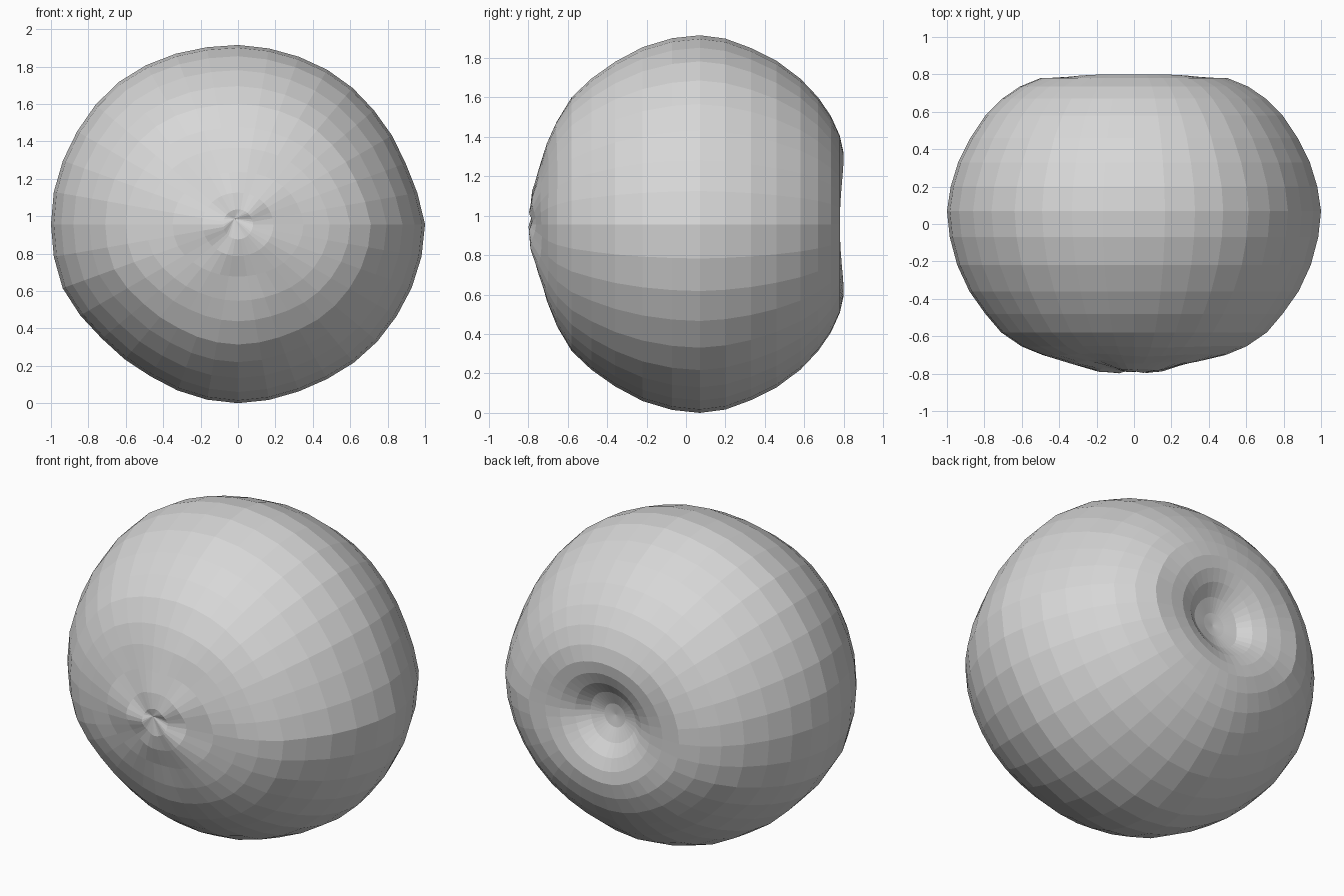
import bpy, bmesh, math

if "Cube" in bpy.data.objects:
    bpy.data.objects.remove(bpy.data.objects["Cube"])

SEG = 36
CZ = 0.96

# Axial profile (y, upright radius, sideways radius):
# puckered front tip -> belly -> rim -> shallow back dimple
PROFILE = [(-0.79, 0.08, 0.08), (-0.775, 0.17, 0.19), (-0.738, 0.28, 0.35),
           (-0.70, 0.41, 0.49), (-0.655, 0.52, 0.60), (-0.58, 0.645, 0.71),
           (-0.48, 0.74, 0.795), (-0.36, 0.825, 0.88), (-0.22, 0.90, 0.945),
           (-0.07, 0.945, 0.985), (0.07, 0.96, 1.0), (0.20, 0.943, 0.98),
           (0.33, 0.895, 0.94), (0.46, 0.83, 0.875), (0.58, 0.74, 0.795),
           (0.67, 0.645, 0.705), (0.735, 0.55, 0.61), (0.78, 0.45, 0.50),
           (0.80, 0.36, 0.39), (0.79, 0.29, 0.30), (0.76, 0.22, 0.22),
           (0.71, 0.15, 0.15), (0.675, 0.07, 0.07)]

# Slightly lopsided belly outline seen from the front (angle, radius)
OUTLINE = [(0, 1.0), (17, 0.955), (38, 0.948), (55, 0.955), (75, 0.953),
           (92, 0.96), (102, 0.962), (122, 0.985), (132, 0.995), (155, 0.993),
           (166, 1.0), (180, 1.0), (199, 1.0), (220, 0.95), (238, 0.936),
           (258, 0.951), (270, 0.956), (295, 0.949), (315, 0.97),
           (330, 0.98), (347, 0.995), (360, 1.0)]


def outline(deg):
    for (a, ra), (b, rb) in zip(OUTLINE, OUTLINE[1:]):
        if a <= deg <= b:
            return ra + (rb - ra) * (deg - a) / (b - a)
    return 1.0


bm = bmesh.new()
rings = []
for y, up, side in PROFILE:
    ring = []
    for i in range(SEG):
        deg = 360 * i / SEG
        t = math.radians(deg)
        side_part = math.cos(t) ** 2
        r = up + (side - up) * side_part
        # lopsidedness, relative to the plain oval
        oval = 0.96 + 0.04 * side_part
        r *= 1 + (outline(deg) / oval - 1) * min(1, r / 0.6)
        yy = y
        if y < -0.6:      # gently crumpled front
            fade = min(1, r / 0.2) * max(0, 1 - r / 0.65)
            yy += 0.012 * fade * (math.sin(5 * t + 9 * r) + math.sin(3 * t + 1))
        elif y > 0.7 and r < 0.45:   # dimple runs out as a valley to the sides
            yy -= 0.02 * side_part ** 2
        ring.append(bm.verts.new((r * math.cos(t), yy, CZ + r * math.sin(t))))
    rings.append(ring)

for a, b in zip(rings, rings[1:]):
    for i in range(SEG):
        j = (i + 1) % SEG
        bm.faces.new((a[i], a[j], b[j], b[i]))

# Close the front tip (small dent) and the bottom of the dimple
for ring, x, y, z in ((rings[0], -0.02, -0.78, CZ + 0.03),
                      (rings[-1], 0, 0.665, CZ)):
    tip = bm.verts.new((x, y, z))
    for i in range(SEG):
        bm.faces.new((ring[i], ring[(i + 1) % SEG], tip))

# Stand on the ground
low = min(v.co.z for v in bm.verts)
for v in bm.verts:
    v.co.z -= low
bmesh.ops.recalc_face_normals(bm, faces=bm.faces)

mesh = bpy.data.meshes.new("fruit")
bm.to_mesh(mesh)
bm.free()
fruit = bpy.data.objects.new("fruit", mesh)
bpy.context.collection.objects.link(fruit)

grey = bpy.data.materials.new("light grey")
grey.diffuse_color = (0.68, 0.68, 0.68, 1)
grey.use_nodes = True
grey.node_tree.nodes["Principled BSDF"].inputs["Base Color"].default_value = grey.diffuse_color
mesh.materials.append(grey)
